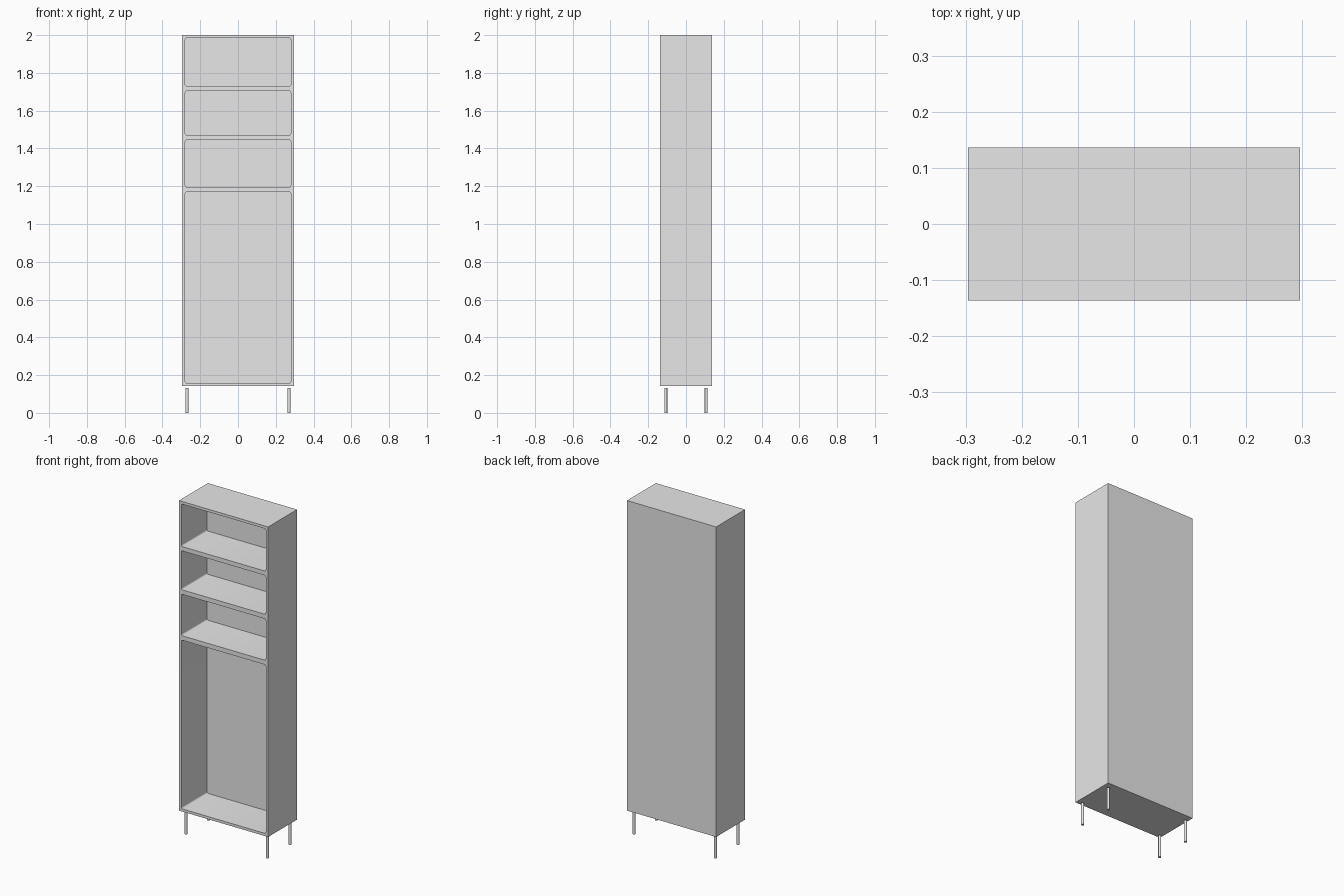
import bpy, bmesh, math
from mathutils import Matrix, Vector

if "Cube" in bpy.data.objects:
    bpy.data.objects.remove(bpy.data.objects["Cube"], do_unlink=True)

# Overall sizes
HALF_W, HALF_D = 0.2955, 0.1365
BOTTOM, TOP = 0.143, 2.0
SIDE, BACK = 0.016, 0.03
OPENINGS = [(0.159, 1.169), (1.196, 1.444), (1.471, 1.704), (1.73, 1.984)]
CORNER = 0.008
LEG_X, LEG_Y, LEG_R, LEG_H = 0.27, 0.107, 0.008, 0.133

grey = bpy.data.materials.new("light grey")
grey.use_nodes = True
grey.diffuse_color = (0.8, 0.8, 0.8, 1)
grey.node_tree.nodes["Principled BSDF"].inputs["Base Color"].default_value = (0.8, 0.8, 0.8, 1)


def add_box(bm, lo, hi):
    """Add an axis-aligned box between two corners; return its vertices."""
    lo, hi = Vector(lo), Vector(hi)
    mat = Matrix.Translation((lo + hi) / 2) @ Matrix.Diagonal((*(hi - lo), 1))
    return bmesh.ops.create_cube(bm, size=1, matrix=mat)["verts"]


def make_object(name, bm):
    mesh = bpy.data.meshes.new(name)
    bm.to_mesh(mesh)
    bm.free()
    mesh.materials.append(grey)
    obj = bpy.data.objects.new(name, mesh)
    bpy.context.collection.objects.link(obj)
    return obj


def smooth(obj):
    bpy.ops.object.select_all(action="DESELECT")
    obj.select_set(True)
    bpy.context.view_layer.objects.active = obj
    bpy.ops.object.shade_smooth_by_angle(angle=math.radians(35))


# Cabinet body
bm = bmesh.new()
add_box(bm, (-HALF_W, -HALF_D, BOTTOM), (HALF_W, HALF_D, TOP))
cabinet = make_object("cabinet_body", bm)

# Cutter: one round-cornered box per compartment
bm = bmesh.new()
for z0, z1 in OPENINGS:
    add_box(bm, (SIDE - HALF_W, -HALF_D - 0.1, z0), (HALF_W - SIDE, HALF_D - BACK, z1))
deep_edges = [e for e in bm.edges
              if abs(e.verts[0].co.y - e.verts[1].co.y) > 0.1]
bmesh.ops.bevel(bm, geom=deep_edges, offset=CORNER, segments=4, profile=0.5, affect="EDGES")
cutter = make_object("compartment_cutter", bm)
cutter.hide_render = True

# Hollow out the compartments, then drop the cutter
cut = cabinet.modifiers.new("compartments", "BOOLEAN")
cut.operation = "DIFFERENCE"
cut.solver = "EXACT"
cut.object = cutter
bpy.context.view_layer.update()
hollow = bpy.data.meshes.new_from_object(
    cabinet.evaluated_get(bpy.context.evaluated_depsgraph_get()))
cabinet.modifiers.clear()
cabinet.data = hollow
bpy.data.objects.remove(cutter, do_unlink=True)
smooth(cabinet)

# Four round legs
for sx, side in ((1, "left"), (-1, "right")):
    for sy, end in ((-1, "front"), (1, "back")):
        bm = bmesh.new()
        bmesh.ops.create_cone(bm, cap_ends=True, segments=24, radius1=LEG_R, radius2=LEG_R,
                              depth=LEG_H,
                              matrix=Matrix.Translation((sx * LEG_X, sy * LEG_Y, LEG_H / 2)))
        smooth(make_object(f"{end}_{side}_leg", bm))
